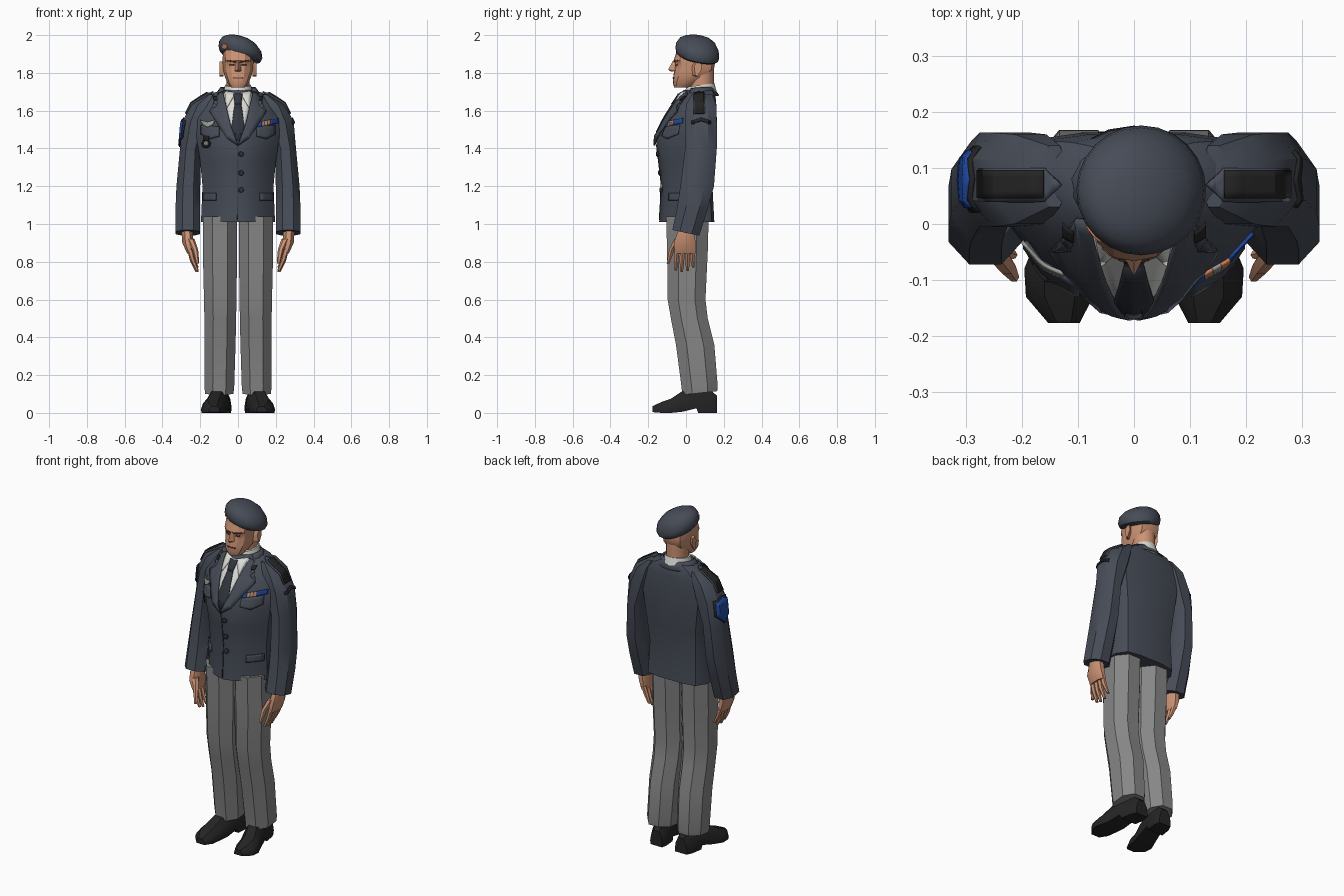
import bpy, bmesh, math
from mathutils import Vector
from mathutils.bvhtree import BVHTree

if "Cube" in bpy.data.objects:
    bpy.data.objects.remove(bpy.data.objects["Cube"])

def material(name, r, g, b):
    m = bpy.data.materials.new(name)
    m.diffuse_color = (r, g, b, 1)
    m.use_nodes = True
    m.node_tree.nodes["Principled BSDF"].inputs["Base Color"].default_value = m.diffuse_color
    return m

NAVY = material("slate_blue_cloth", .062, .072, .095)
GREY = material("grey_cloth", .24, .24, .24)
SKIN = material("skin", .60, .29, .175)
WHITE = material("shirt_white", .72, .72, .68)
TIE = material("dark_navy", .03, .035, .047)
BLACK = material("black", .018, .018, .018)
BLUE = material("ribbon_blue", .015, .07, .38)
SILVER = material("silver", .32, .32, .3)
ORANGE = material("ribbon_orange", .6, .22, .1)
BROWN = material("dark_brown", .1, .045, .03)

def finish(name, bm, mat, mirror=False, smooth=35, solid=0):
    me = bpy.data.meshes.new(name)
    bmesh.ops.recalc_face_normals(bm, faces=bm.faces[:])
    bm.to_mesh(me)
    bm.free()
    me.materials.append(mat)
    ob = bpy.data.objects.new(name, me)
    bpy.context.collection.objects.link(ob)
    if solid:
        s = ob.modifiers.new("thickness", 'SOLIDIFY')
        s.thickness, s.offset = solid, 0
    if mirror:
        m = ob.modifiers.new("mirror", 'MIRROR')
        m.use_clip = False
        m.use_mirror_merge = False
    if smooth:
        bpy.ops.object.select_all(action='DESELECT')
        ob.select_set(True)
        bpy.context.view_layer.objects.active = ob
        bpy.ops.object.shade_smooth_by_angle(angle=math.radians(smooth))
    return ob

def loft(name, rings, mat, closed=True, **kw):
    bm = bmesh.new()
    rows = [[bm.verts.new(p) for p in r] for r in rings]
    n = len(rows[0])
    for a, b in zip(rows, rows[1:]):
        for i in range(n if closed else n - 1):
            j = (i + 1) % n
            bm.faces.new((a[i], a[j], b[j], b[i]))
    if closed:
        bm.faces.new(rows[0])
        bm.faces.new(rows[-1])
    return finish(name, bm, mat, **kw)

def hull(name, pts, mat, **kw):
    bm = bmesh.new()
    for p in pts:
        bm.verts.new(p)
    bmesh.ops.convex_hull(bm, input=bm.verts[:])
    return finish(name, bm, mat, **kw)

def body_ring(z, w, yf, yb, tmpl):
    # symmetric cross-section from a half template (x fraction, depth fraction)
    half = [(fx * w, yf + fy * (yb - yf)) for fx, fy in tmpl]
    return [(x, y, z) for x, y in half] + [(-x, y, z) for x, y in half[-2:0:-1]]

def oct_ring(z, x0, x1, y0, y1, tilt=0, c=.28):
    # rectangle with chamfered corners
    u = [(c, 0), (1 - c, 0), (1, c), (1, 1 - c), (1 - c, 1), (c, 1), (0, 1 - c), (0, c)]
    return [(x0 + a * (x1 - x0), y0 + b * (y1 - y0), z - tilt * (b - .5)) for a, b in u]

def ellipse(cx, cy, rx, ry, zf, n=16, a0=0, a1=2 * math.pi, end=False):
    out = []
    for i in range(n):
        t = a0 + (a1 - a0) * i / (n - 1 if end else n)
        x, y = cx + rx * math.cos(t), cy + ry * math.sin(t)
        out.append((x, y, zf(x, y)))
    return out

def surface(*obs):
    dg = bpy.context.evaluated_depsgraph_get()
    vs, fs = [], []
    for o in obs:
        me = o.evaluated_get(dg).to_mesh()
        k = len(vs)
        vs += [v.co.copy() for v in me.vertices]
        fs += [[i + k for i in p.vertices] for p in me.polygons]
    return BVHTree.FromPolygons(vs, fs)

VIEW = {'front': (lambda a, b: (a, -1, b), Vector((0, 1, 0))),
        'right': (lambda a, b: (1, a, b), Vector((-1, 0, 0))),
        'left': (lambda a, b: (-1, a, b), Vector((1, 0, 0))),
        'top': (lambda a, b: (a, b, 3), Vector((0, 0, -1)))}

def plate(name, pts, mat, tree, off=.004, side='front', thick=.006, mirror=False):
    # flat outline draped over a surface
    place, d = VIEW[side]
    bm = bmesh.new()
    bm.faces.new([bm.verts.new(place(*p)) for p in pts])
    bmesh.ops.triangulate(bm, faces=bm.faces[:])
    bmesh.ops.subdivide_edges(bm, edges=bm.edges[:], cuts=3, use_grid_fill=True)
    for v in bm.verts:
        hit = tree.ray_cast(v.co, d)[0] or tree.find_nearest(v.co)[0]
        v.co = hit - d * off
    return finish(name, bm, mat, mirror=mirror, smooth=25, solid=thick)

def box(x0, x1, z0, z1):
    return [(x0, z0), (x1, z0), (x1, z1), (x0, z1)]

def disc(x, z, r, n=8):
    return [(x + r * math.cos(2 * math.pi * i / n), z + r * math.sin(2 * math.pi * i / n)) for i in range(n)]

# jacket body
TORSO = [(0, 0), (.35, .07), (.72, .23), (1, .48), (1, .75), (.8, .95), (.4, 1), (0, 1)]
jacket = loft("jacket_body", [body_ring(*r, TORSO) for r in [
    (1.01, .196, -.142, .15), (1.2, .188, -.13, .14), (1.33, .2, -.145, .155),
    (1.46, .22, -.161, .163), (1.56, .235, -.113, .163), (1.64, .2, -.06, .16),
    (1.69, .14, -.027, .155), (1.71, .085, -.012, .145)]], NAVY)

# sleeves
sleeve = loft("sleeve", [oct_ring(*r) for r in [
    (1.685, .12, .165, .03, .14), (1.63, .12, .25, .0, .16), (1.54, .14, .295, -.005, .163),
    (1.4, .195, .307, -.005, .163), (1.2, .2, .326, -.03, .148), (1.08, .2, .331, -.048, .115),
    (.953, .2, .331, -.072, .07, .03)]], NAVY, mirror=True)
cloth = surface(jacket, sleeve)

# trousers
loft("trouser_leg", [oct_ring(*r) for r in [
    (1.04, .005, .185, -.105, .12), (.85, .005, .186, -.1, .115), (.6, .008, .18, -.097, .103),
    (.5, .01, .178, -.08, .115), (.36, .013, .178, -.053, .15), (.14, .02, .178, -.024, .168),
    (.105, .024, .174, -.02, .165, -.02)]], GREY, mirror=True)

# shoes: sections from heel to toe (y, centre x, half width, bottom, top)
shoe = []
for y, cx, w, zb, zt in [(.165, .082, .04, 0, .09), (.13, .086, .052, 0, .12), (.065, .095, .054, 0, .13),
                         (.055, .097, .054, .024, .13), (-.02, .112, .06, .006, .115), (-.08, .131, .065, 0, .075),
                         (-.13, .133, .06, 0, .058), (-.177, .125, .028, .004, .035)]:
    h = zt - zb
    shoe.append([(cx + a * w, y, zb + b * h) for a, b in
                 [(-.95, 0), (.95, 0), (1, .25), (.85, .65), (.45, 1), (-.45, 1), (-.85, .65), (-1, .25)]])
loft("shoe", shoe, BLACK, mirror=True)

# hands
hull("palm", oct_ring(.97, .24, .3, -.04, .045) + oct_ring(.9, .235, .295, -.065, .05)
     + oct_ring(.845, .236, .27, -.06, .05), SKIN, mirror=True)

def finger(name, path, radii):
    loft(name, [[(x + r * math.cos(t), y + r * math.sin(t), z) for t in
                 [math.pi * 2 * i / 6 for i in range(6)]] for (x, y, z), r in zip(path, radii)], SKIN, mirror=True)

for i, (y, tip) in enumerate([(-.047, .755), (-.018, .745), (.011, .75), (.038, .77)]):
    finger(f"finger_{i + 1}", [(.254, y, .865), (.24, y - .004, (.865 + tip) / 2), (.216, y - .008 + i * .003, tip)],
           (.016, .014, .008))
finger("thumb", [(.25, -.045, .92), (.227, -.075, .865), (.214, -.095, .79)], (.02, .016, .009))

# neck and head
flat = lambda z: (lambda x, y: z)
loft("neck", [ellipse(0, .082, .062, .066, flat(z), 12) for z in (1.66, 1.84)], SKIN)
SKULL = [(0, 0), (.45, .03), (.8, .15), (1, .42), (1, .66), (.7, .93), (0, 1)]
head = loft("head", [body_ring(*r, SKULL) for r in [
    (1.722, .036, -.062, .02), (1.745, .056, -.07, .055), (1.785, .072, -.067, .12), (1.82, .079, -.06, .148),
    (1.85, .081, -.057, .153), (1.865, .082, -.066, .154), (1.93, .078, -.045, .145)]], SKIN, smooth=30)
face = surface(head)
hull("nose", [(-.008, -.055, 1.868), (.008, -.055, 1.868), (0, -.07, 1.862), (0, -.094, 1.818), (-.018, -.058, 1.81),
              (.018, -.058, 1.81), (0, -.08, 1.806)], SKIN)
hull("ear", [(x, y + dx, z) for x, dx in ((.076, -.006), (.099, .008)) for y, z in
             [(.035, 1.835), (.05, 1.86), (.072, 1.855), (.075, 1.82), (.055, 1.782), (.042, 1.785)]], SKIN, mirror=True)
plate("eyebrow", [(.014, 1.856), (.056, 1.862), (.054, 1.869), (.014, 1.864)], BROWN, face, .001, thick=.004, mirror=True)
plate("eye", box(.02, .044, 1.84, 1.848), BROWN, face, .001, thick=.003, mirror=True)
plate("mouth", box(-.027, .027, 1.77, 1.776), BROWN, face, .001, thick=.003)

# beret, drooping to one side
tilt = lambda h, k=1: (lambda x, y: 1.88 + h - k * (.28 * x + .2 * (y - .05)))
beret = loft("beret", [ellipse(cx, .06, rx, ry, tilt(h, k), 24) for cx, rx, ry, h, k in [
    (.005, .088, .1, 0, 1), (.01, .108, .112, .012, 1), (.013, .116, .116, .035, 1), (.012, .112, .112, .064, .9),
    (.006, .09, .094, .093, .75), (-.002, .06, .064, .11, .6), (-.008, .026, .03, .118, .5)]], NAVY, smooth=40)
plate("beret_badge", disc(-.07, 1.938, .014), ORANGE, surface(beret), .002, thick=.005)

# shirt, tie and collars
loft("shirt_collar", [ellipse(0, .076, r, r * 1.08, lambda x, y, z=z, k=k: z + k * (y - .076), 16)
                      for r, z, k in ((.085, 1.67, .1), (.069, 1.735, .14))], WHITE)
plate("shirt_front", [(-.078, 1.695), (0, 1.69), (.078, 1.695), (.04, 1.53), (0, 1.43), (-.04, 1.53)], WHITE, cloth, .004)
plate("shirt_collar_flap", [(.012, 1.695), (.072, 1.704), (.058, 1.615)], WHITE, cloth, .011, mirror=True)
plate("tie", [(-.016, 1.64), (.016, 1.64), (.036, 1.51), (.012, 1.44), (-.012, 1.44), (-.036, 1.51)], TIE, cloth, .009)
plate("tie_knot", [(-.024, 1.69), (.024, 1.69), (.017, 1.635), (-.017, 1.635)], TIE, cloth, .013)
plate("lapel", [(0, 1.415), (.038, 1.52), (.066, 1.64), (.08, 1.7), (.105, 1.69), (.13, 1.64), (.112, 1.625),
                (.15, 1.595), (.06, 1.455)], NAVY, cloth, .012, thick=.009, mirror=True)
loft("jacket_collar", [ellipse(0, .07, r, r * .82, lambda x, y, z=z: z - .12 * max(0, .07 - y), 13,
                               math.radians(-35), math.radians(215), True)
                       for r, z in ((.125, 1.68), (.1, 1.708), (.09, 1.722))], NAVY, closed=False, solid=.008)

# pockets and buttons
plate("chest_pocket_flap", [(.1, 1.515), (.195, 1.525), (.195, 1.475), (.15, 1.45), (.1, 1.465)], NAVY, cloth, .006,
      thick=.009, mirror=True)
plate("hip_pocket_flap", box(.115, .184, 1.125, 1.165), NAVY, cloth, .006, thick=.009, mirror=True)
for i, z in enumerate((1.37, 1.27, 1.18)):
    plate(f"button_{i + 1}", disc(.016, z, .014), TIE, cloth, .006, thick=.009)
plate("front_edge", box(-.006, -.002, 1.02, 1.42), TIE, cloth, .002, thick=.003)

# decorations
for i, (a, b, m) in enumerate([(.105, .125, BLUE), (.125, .14, ORANGE), (.14, .155, SILVER), (.155, .17, ORANGE),
                               (.17, .212, BLUE)]):
    plate(f"ribbon_{i + 1}", [(a, 1.492 + a * .2), (b, 1.492 + b * .2), (b, 1.518 + b * .2), (a, 1.518 + a * .2)],
          m, cloth, .012, thick=.006)
plate("wing_badge", [(-.2, 1.55), (-.16, 1.54), (-.12, 1.55), (-.135, 1.525), (-.16, 1.512), (-.185, 1.525)],
      SILVER, cloth, .011, thick=.006)
plate("badge_hanger", box(-.18, -.155, 1.44, 1.465), BLACK, cloth, .014)
plate("round_badge", disc(-.168, 1.425, .023), BLACK, cloth, .013)
plate("round_badge_centre", disc(-.168, 1.427, .012), SILVER, cloth, .017, thick=.004)

# shoulder straps and sleeve patches
plate("shoulder_strap", [(.13, .07), (.16, .04), (.275, .04), (.275, .1), (.16, .1)], NAVY, cloth, .006, 'top',
      thick=.009, mirror=True)
plate("shoulder_slide", box(.162, .279, .046, .096), BLACK, cloth, .013, 'top', mirror=True)
plate("collar_pin", box(.108, .128, 1.655, 1.675), BLACK, cloth, .019, thick=.004, mirror=True)
arc = [(.03, 1.545), (.08, 1.563), (.13, 1.545), (.13, 1.528), (.08, 1.546), (.03, 1.528)]
plate("sleeve_arc", arc, BLACK, cloth, .004, 'right')

def shield(g):
    return [(.03 - g, 1.54 + g), (.08, 1.555 + g), (.13 + g, 1.54 + g), (.13 + g, 1.46), (.08, 1.415 - g), (.03 - g, 1.46)]

plate("shield_border", shield(.008), BLACK, cloth, .003, 'left')
plate("shield_patch", shield(0), BLUE, cloth, .008, 'left')
